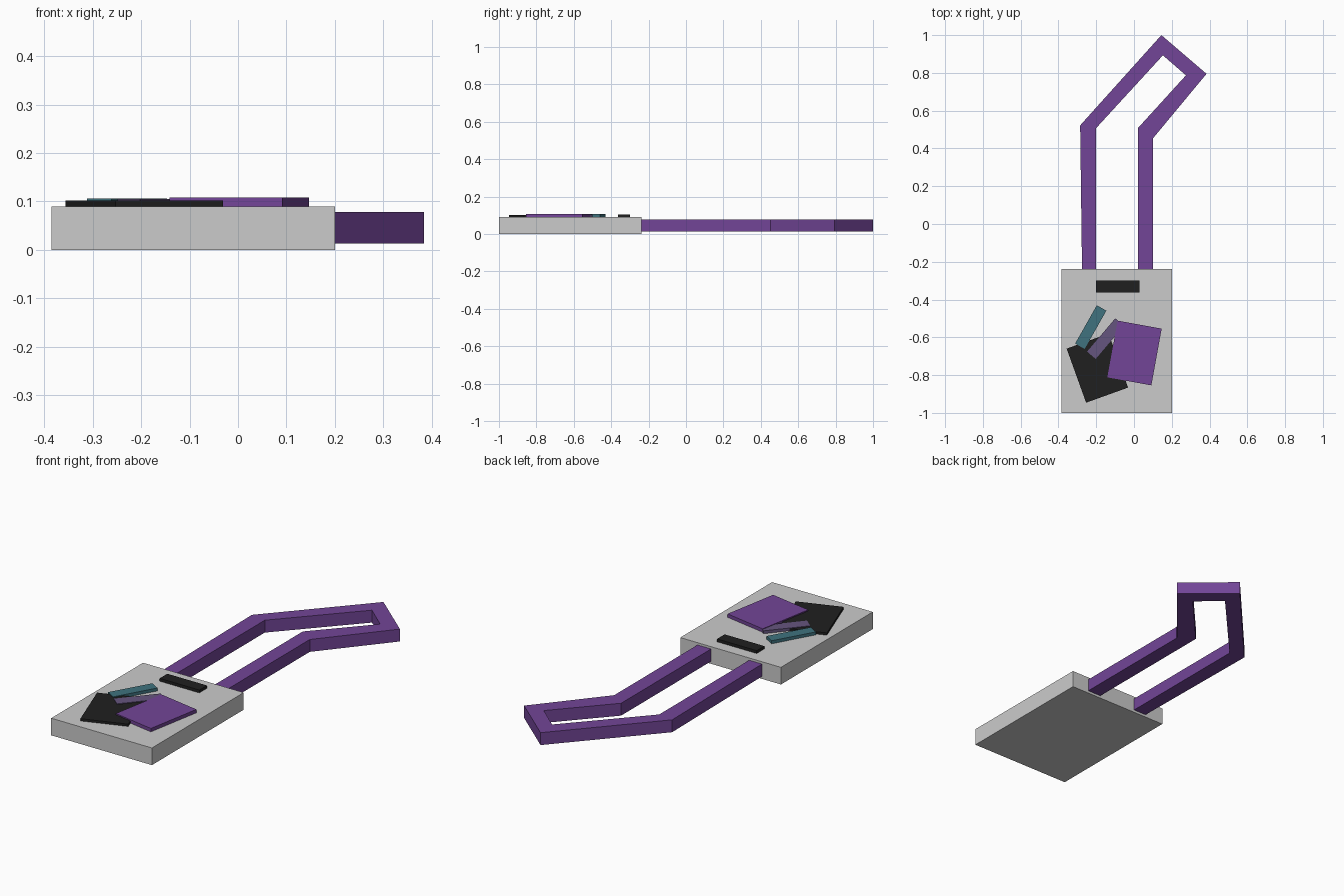
import bpy, bmesh, math
from mathutils import Matrix

if "Cube" in bpy.data.objects:
    bpy.data.objects.remove(bpy.data.objects["Cube"])

TOP = 0.09  # top surface of the tag body


def paint(obj, name, rgb):
    mat = bpy.data.materials.get(name) or bpy.data.materials.new(name)
    mat.diffuse_color = (*rgb, 1)
    mat.use_nodes = True
    mat.node_tree.nodes["Principled BSDF"].inputs["Base Color"].default_value = mat.diffuse_color
    obj.data.materials.append(mat)


def add_object(name, bm):
    bmesh.ops.recalc_face_normals(bm, faces=bm.faces)
    mesh = bpy.data.meshes.new(name)
    bm.to_mesh(mesh)
    bm.free()
    obj = bpy.data.objects.new(name, mesh)
    bpy.context.collection.objects.link(obj)
    return obj


def slab(name, x, y, width, length, z0, z1, angle=0):
    bm = bmesh.new()
    bmesh.ops.create_cube(bm, size=1, matrix=(
        Matrix.Translation((x, y, (z0 + z1) / 2))
        @ Matrix.Rotation(math.radians(angle), 4, 'Z')
        @ Matrix.Diagonal((width, length, z1 - z0, 1))))
    return add_object(name, bm)


PURPLE = ("purple", (0.17, 0.06, 0.31))
BLACK = ("black", (0.014, 0.014, 0.014))
TEAL = ("teal", (0.05, 0.17, 0.21))
MAUVE = ("mauve", (0.13, 0.09, 0.21))

# Flat grey body
slab("tag_body", -0.0925, -0.619, 0.585, 0.762, 0, TOP)

# Thin pieces lying on the body: x, y, width, length, top z, angle
pieces = [
    ("slot", -0.086, -0.331, 0.23, 0.063, 0.105, 0, BLACK),
    ("black_card", -0.194, -0.763, 0.236, 0.304, 0.102, 19.8, BLACK),
    ("purple_card", 0.0025, -0.683, 0.237, 0.305, 0.108, -10.3, PURPLE),
    ("teal_bar", -0.229, -0.546, 0.058, 0.233, 0.106, -29.5, TEAL),
    ("mauve_bar", -0.151, -0.607, 0.06, 0.231, 0.105, -40.3, MAUVE),
]
for name, x, y, w, l, top, angle, colour in pieces:
    paint(slab(name, x, y, w, l, TOP, top, angle), *colour)

# Bent strap loop: paired outer and inner outlines, extruded upward
outer = [(-0.275, -0.245), (-0.285, 0.522), (0.145, 1.0),
         (0.384, 0.795), (0.10, 0.453), (0.10, -0.245)]
inner = [(-0.20, -0.245), (-0.20, 0.508), (0.153, 0.893),
         (0.275, 0.787), (0.021, 0.508), (0.021, -0.245)]
bm = bmesh.new()
o = [bm.verts.new((x, y, 0.013)) for x, y in outer]
i = [bm.verts.new((x, y, 0.013)) for x, y in inner]
for k in range(len(o) - 1):
    bm.faces.new((o[k], o[k + 1], i[k + 1], i[k]))
ext = bmesh.ops.extrude_face_region(bm, geom=bm.faces[:], use_keep_orig=True)
bmesh.ops.translate(bm, vec=(0, 0, 0.065),
                    verts=[g for g in ext["geom"] if isinstance(g, bmesh.types.BMVert)])
paint(add_object("strap", bm), *PURPLE)
